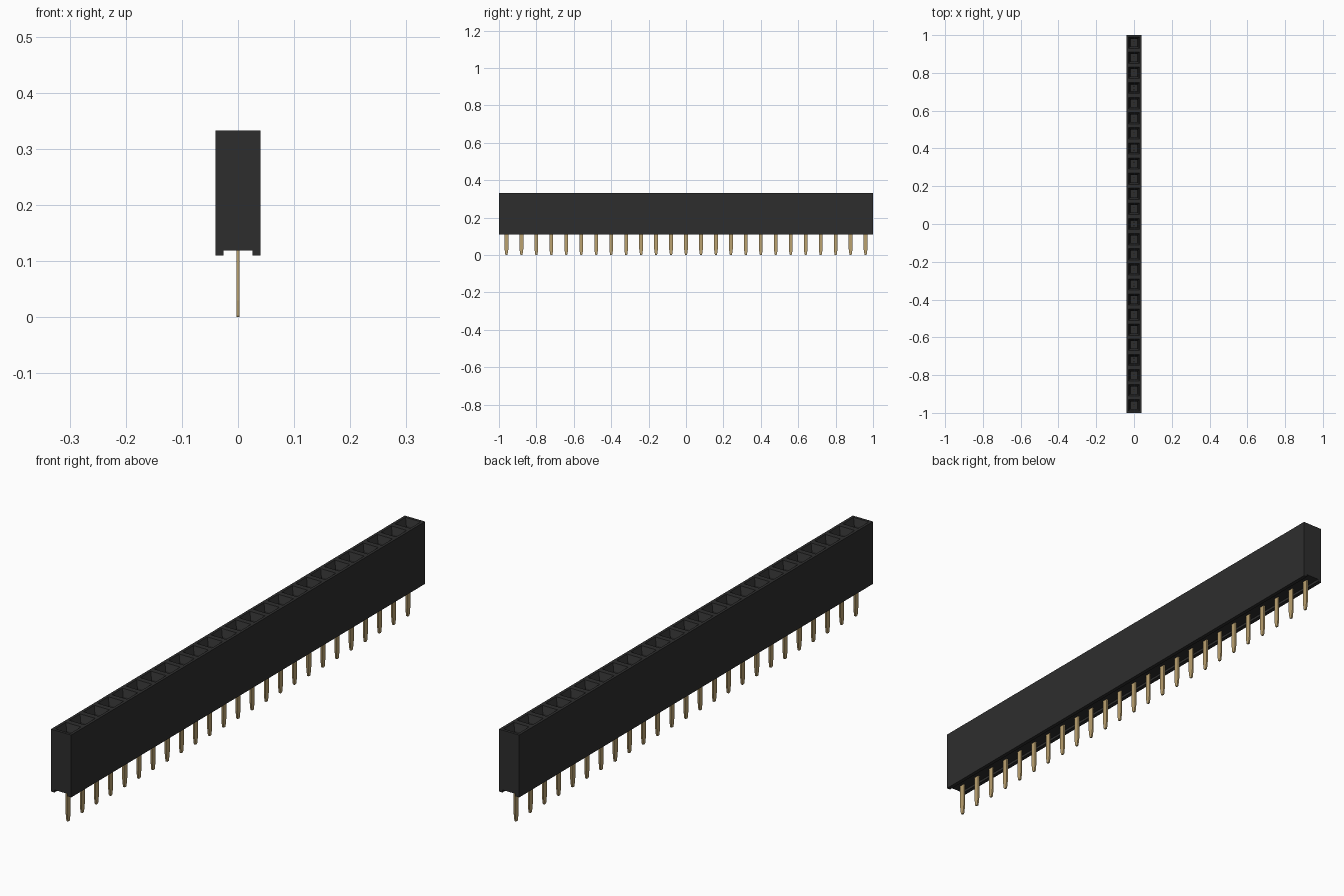
import bpy
import bmesh

COUNT = 25
PITCH = 0.08
BASE, TOP = 0.11, 0.333

cube = bpy.data.objects.get("Cube")
if cube:
    bpy.data.objects.remove(cube, do_unlink=True)


def material(name, rgb):
    mat = bpy.data.materials.new(name)
    mat.use_nodes = True
    color = (*rgb, 1)
    mat.diffuse_color = color
    mat.node_tree.nodes["Principled BSDF"].inputs["Base Color"].default_value = color
    return mat


def finish(name, bm, mat):
    bmesh.ops.recalc_face_normals(bm, faces=bm.faces)
    mesh = bpy.data.meshes.new(name)
    bm.to_mesh(mesh)
    bm.free()
    mesh.materials.append(mat)
    obj = bpy.data.objects.new(name, mesh)
    bpy.context.collection.objects.link(obj)
    return obj


def extrude(bm, outline, direction):
    """Fill an outline and extrude it into a solid."""
    face = bm.faces.new([bm.verts.new(p) for p in outline])
    new = bmesh.ops.extrude_face_region(bm, geom=[face], use_keep_orig=True)["geom"]
    bmesh.ops.translate(bm, vec=direction,
                        verts=[g for g in new if isinstance(g, bmesh.types.BMVert)])


black = material("black plastic", (0.027, 0.027, 0.027))
gold = material("gold metal", (0.50, 0.36, 0.16))

# Housing: channelled profile, one segment per socket
half = [(0.026, BASE + 0.009), (0.026, BASE), (0.04, BASE), (0.04, TOP)]
profile = half + [(-x, z) for x, z in reversed(half)]
bm = bmesh.new()
extrude(bm, [(x, -1, z) for x, z in profile], (0, COUNT * PITCH, 0))
for i in range(1, COUNT):
    bmesh.ops.bisect_plane(bm, geom=bm.verts[:] + bm.edges[:] + bm.faces[:],
                           plane_co=(0, -1 + i * PITCH, 0), plane_no=(0, 1, 0))
bmesh.ops.recalc_face_normals(bm, faces=bm.faces)

# Sockets: square funnel mouth leading to a deep shaft
mouths = [f for f in bm.faces if f.normal.z > 0.9 and f.calc_center_median().z > TOP - 0.001]
for thickness, depth in ((0.014, 0), (0.014, -0.024), (0.0005, -0.14)):
    bmesh.ops.inset_individual(bm, faces=mouths, thickness=thickness, depth=depth)
finish("housing", bm, black)

# Pins: flat tapered legs, each with a pair of contact leaves in its socket
leg = [(0.01, 0.16), (0.01, 0.03), (0.006, 0.003), (0.004, 0)]
leg_outline = leg + [(-y, z) for y, z in reversed(leg)]
for i in range(COUNT):
    y0 = -1 + (i + 0.5) * PITCH
    bm = bmesh.new()
    extrude(bm, [(-0.003, y0 + y, z) for y, z in leg_outline], (0.006, 0, 0))
    for side in (-1, 1):
        leaf = [(0.008, 0.16), (0.004, 0.26), (0.007, 0.295), (0.009, 0.295),
                (0.006, 0.26), (0.01, 0.16)]
        extrude(bm, [(-0.003, y0 + side * y, z) for y, z in leaf], (0.006, 0, 0))
    finish(f"pin_{i + 1}", bm, gold)
